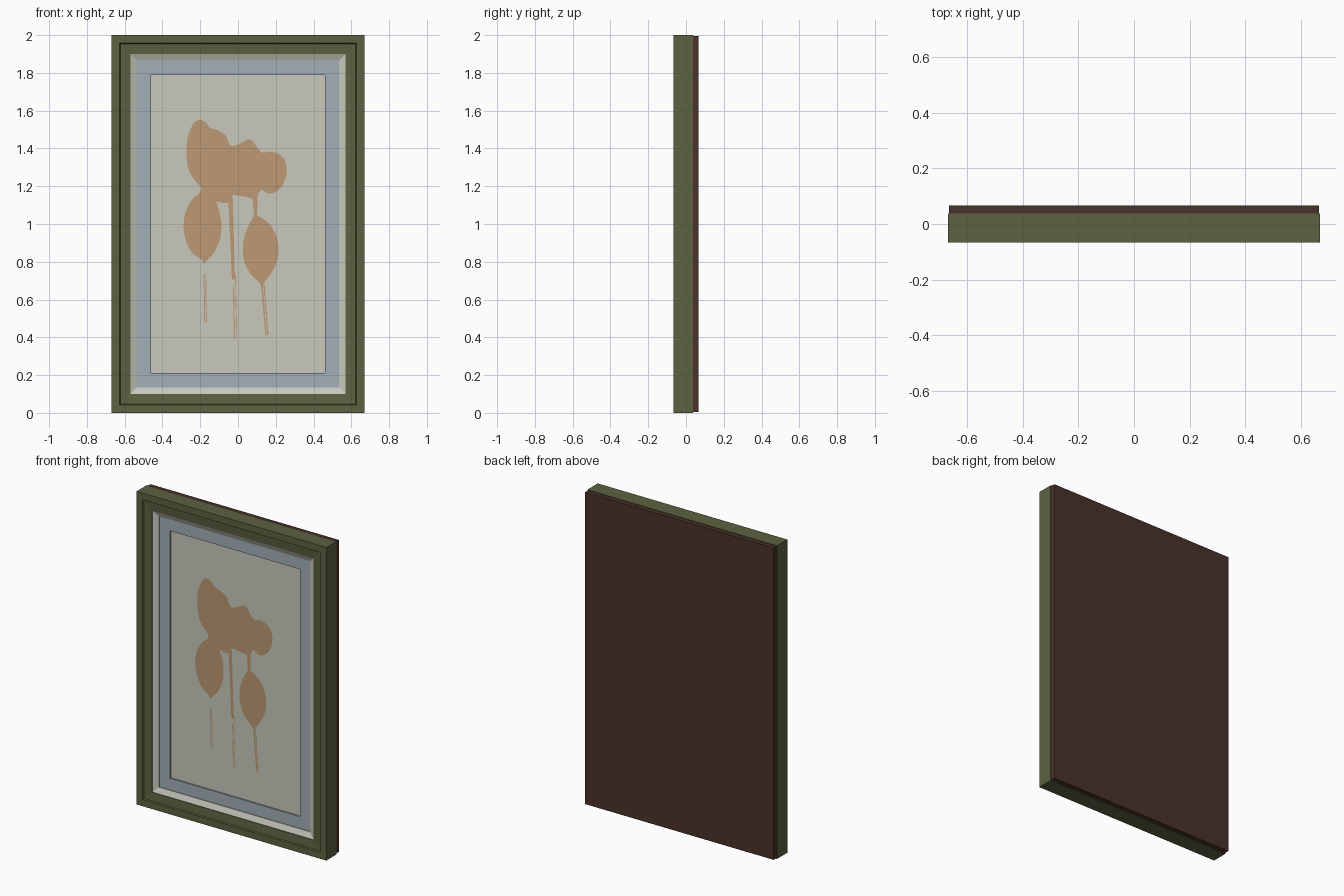
import bpy, bmesh
from mathutils import Vector

if "Cube" in bpy.data.objects:
    bpy.data.objects.remove(bpy.data.objects["Cube"])

W, H = 0.67, 2.0          # half width and height of the frame


def material(name, rgb):
    m = bpy.data.materials.new(name)
    lin = [((c / 255 + 0.055) / 1.055) ** 2.4 for c in rgb]
    m.diffuse_color = (*lin, 1)
    m.use_nodes = True
    m.node_tree.nodes["Principled BSDF"].inputs["Base Color"].default_value = m.diffuse_color
    return m


GREEN = material("olive green", (92, 98, 65))
CREAM = material("cream paper", (200, 201, 189))
BLUE = material("blue grey mat", (163, 174, 183))
TAN = material("tan print", (188, 154, 115))
BROWN = material("dark brown", (74, 50, 44))


def finish(name, bm, mat):
    me = bpy.data.meshes.new(name)
    bm.to_mesh(me)
    bm.free()
    me.materials.append(mat)
    ob = bpy.data.objects.new(name, me)
    bpy.context.collection.objects.link(ob)
    return ob


def moulding(name, profile, mat):
    """Mitred rectangular ring; profile = closed list of (inset, y)."""
    bm = bmesh.new()
    rings = []
    for d, y in profile:
        x = W - d
        rings.append([bm.verts.new(c) for c in
                      ((-x, y, d), (x, y, d), (x, y, H - d), (-x, y, H - d))])
    n = len(rings)
    for i in range(n):
        a, b = rings[i], rings[(i + 1) % n]
        for k in range(4):
            j = (k + 1) % 4
            bm.faces.new((a[k], a[j], b[j], b[k]))
    bmesh.ops.recalc_face_normals(bm, faces=bm.faces)
    return finish(name, bm, mat)


def panel(name, inset, y0, y1, mat):
    bm = bmesh.new()
    bmesh.ops.create_cube(bm, size=1)
    for v in bm.verts:
        v.co = (v.co.x * 2 * (W - inset), (y0 + y1) / 2 + v.co.y * (y1 - y0),
                H / 2 + v.co.z * (H - 2 * inset))
    return finish(name, bm, mat)


def plate(name, pts, smooth=True, y=-0.021):
    """Flat printed shape from outline points in hundredths (x, z)."""
    p = [Vector((x / 100, z / 100)) for x, z in pts]
    n = len(p)
    out = []
    for i in range(n):
        a, b, c, d = p[i - 1], p[i], p[(i + 1) % n], p[(i + 2) % n]
        for t in ((0, .25, .5, .75) if smooth else (0,)):
            out.append(0.5 * (2 * b + (c - a) * t + (2 * a - 5 * b + 4 * c - d) * t * t
                              + (3 * b - a - 3 * c + d) * t ** 3))
    bm = bmesh.new()
    f = bm.faces.new([bm.verts.new((q.x, y, q.y)) for q in out])
    f.normal_update()
    if f.normal.y > 0:
        f.normal_flip()
    bmesh.ops.triangulate(bm, faces=[f])
    return finish(name, bm, TAN)


# frame, inner lip, mat, picture and backboard
moulding("outer_frame", [(0, .038), (0, -.066), (.043, -.066), (.047, -.059),
                         (.10, -.054), (.10, .038)], GREEN)
moulding("inner_lip", [(.10, .038), (.10, -.050), (.135, -.035), (.135, .038)], CREAM)
moulding("mat_border", [(.13, -.019), (.13, -.030), (.21, -.030), (.21, -.019)], BLUE)
panel("picture_sheet", .13, -.02, .037, CREAM)
panel("backboard", .004, .038, .067, BROWN)

# printed flowers: top cluster
plate("flower_cluster", [
    (-20.3, 155), (-17, 153.8), (-15, 151), (-10.5, 149.5), (-6.5, 146.8), (-4.5, 142.3),
    (-2.3, 141.3), (2.5, 143.4), (6.2, 144.8), (8.5, 142.8), (12.5, 138), (17, 138.3),
    (21.8, 137), (25, 133), (25.7, 127), (23.8, 121), (20, 117), (16, 116.2),
    (12.5, 118), (10, 115.3), (7, 113.8), (1, 115), (-3, 115), (-4.7, 111.5),
    (-8.8, 111.3), (-14, 113), (-18.5, 117), (-20, 120), (-23, 123.3), (-25.8, 128),
    (-27.2, 135), (-27.2, 142), (-26, 148), (-23.5, 153.3)])
# hanging buds
plate("left_bud", [
    (-19.5, 118), (-14, 116), (-10.2, 108), (-8.7, 99), (-9.8, 91), (-13, 84.5),
    (-16.3, 81), (-17.8, 79), (-19.5, 81.3), (-24, 84.5), (-27.5, 91), (-28.8, 99),
    (-27.5, 107), (-24, 113.3), (-20, 116.8)])
plate("right_bud", [
    (9, 104.5), (13, 102.8), (17.5, 99), (20.8, 92), (21.3, 84), (19.3, 77), (15.5, 71),
    (13.5, 69), (12.5, 67.5), (11, 69.3), (7, 73), (3.8, 79), (2.5, 86), (3.5, 94),
    (6.3, 100.5)])
# stems: each row is x, z of top, x, z of bottom, half widths
for name, x0, z0, x1, z1, w0, w1 in (
        ("right_neck", 9, 116, 9.3, 103, 1.5, .8),
        ("middle_stem", -4, 114, -2.4, 70.5, 1.2, .8),
        ("middle_stem_left_line", -2.4, 67, -1.8, 39.5, .3, .3),
        ("middle_stem_right_line", -1.4, 73, -.6, 39.5, .2, .2),
        ("left_stem_left_line", -18, 73, -17.6, 47.5, .25, .25),
        ("left_stem_right_line", -17.1, 73, -16.7, 47.5, .25, .25),
        ("right_stem_left_line", 12.5, 70, 14.8, 41, .5, .35),
        ("right_stem_right_line", 13.6, 70, 15.9, 41, .3, .3)):
    plate(name, [(x0 - w0, z0), (x0 + w0, z0), (x1 + w1, z1), (x1 - w1, z1)], False)
